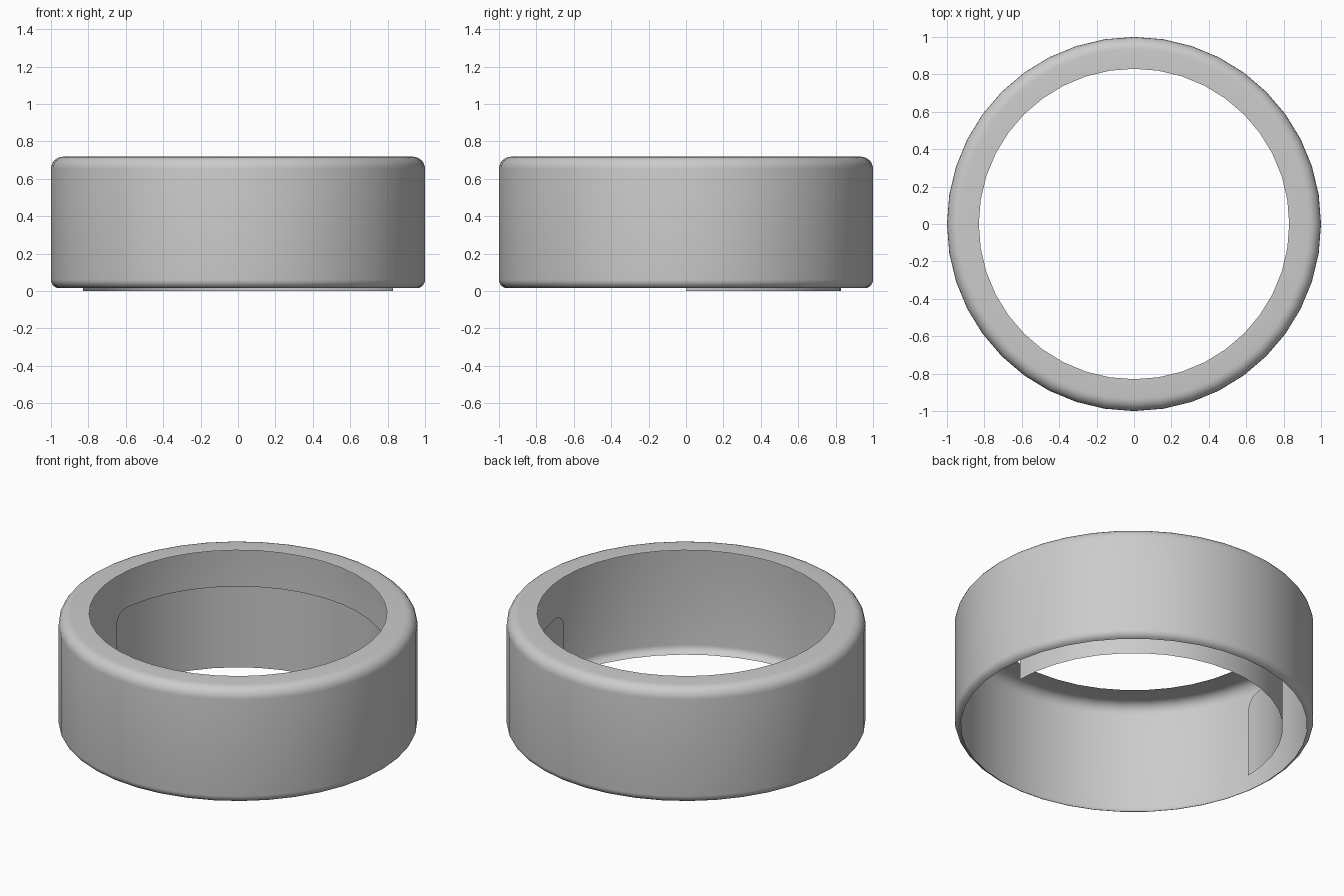
import bpy, bmesh, math

if "Cube" in bpy.data.objects:
    bpy.data.objects.remove(bpy.data.objects["Cube"])

SEG = 40


def finish(name, bm, angle=40):
    mesh = bpy.data.meshes.new(name)
    bm.to_mesh(mesh)
    bm.free()
    obj = bpy.data.objects.new(name, mesh)
    bpy.context.collection.objects.link(obj)
    bpy.ops.object.select_all(action='DESELECT')
    obj.select_set(True)
    bpy.context.view_layer.objects.active = obj
    bpy.ops.object.shade_smooth_by_angle(angle=math.radians(angle))
    return obj


def skin(bm, columns, closed):
    rows = [[bm.verts.new(p) for p in col] for col in columns]
    pairs = list(zip(rows, rows[1:])) + ([(rows[-1], rows[0])] if closed else [])
    for a, b in pairs:
        for i in range(len(a) - 1):
            bm.faces.new((a[i], b[i], b[i + 1], a[i + 1]))


def arc(cx, cz, r, start, end, steps=6):
    angles = [math.radians(start + (end - start) * i / steps) for i in range(steps + 1)]
    return [(cx + r * math.cos(a), cz + r * math.sin(a)) for a in angles]


# Open ring shell: curled lower lip, outer wall, rounded shoulder, flat rim
profile = ([(0.965, 0.015)] + arc(0.955, 0.06, 0.045, -70, 0)
           + arc(0.935, 0.653, 0.065, 0, 90) + [(0.83, 0.72)])
bm = bmesh.new()
turns = [2 * math.pi * i / SEG for i in range(SEG)]
skin(bm, [[(r * math.cos(t), r * math.sin(t), z) for r, z in profile] for t in turns], True)
finish("ring_shell", bm)

# Half-round inner panel with rounded upper corners
R, TOP, CORNER = 0.83, 0.50, 0.09
half = math.pi * R / 2
ends = [CORNER * (1 - math.cos(math.pi / 2 * i / 6)) for i in range(7)]
inner = [math.pi * R * i / SEG * 2 for i in range(1, SEG // 4 + 1)]
steps = sorted(ends + [s for s in inner if s > CORNER + 0.01])
arclen = steps + [2 * half - s for s in reversed(steps[:-1])]
bm = bmesh.new()
columns = []
for s in arclen:
    d = max(0, CORNER - min(s, 2 * half - s))
    top = TOP - CORNER + math.sqrt(max(0, CORNER ** 2 - d ** 2))
    t = s / R
    columns.append([(R * math.cos(t), R * math.sin(t), z) for z in (0, top)])
skin(bm, columns, False)
finish("inner_panel", bm)
